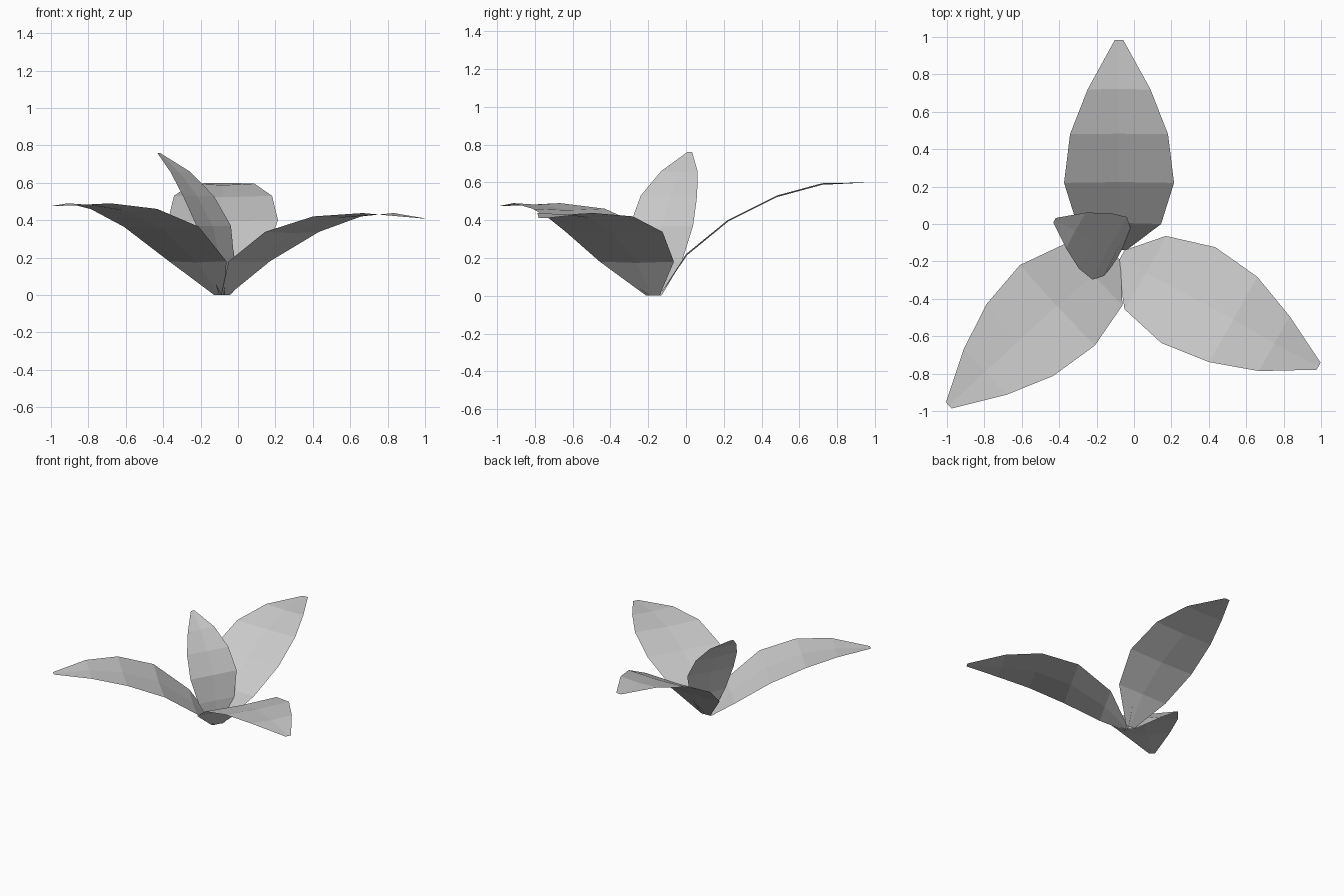
import bpy
import bmesh
from mathutils import Vector

if "Cube" in bpy.data.objects:
    bpy.data.objects.remove(bpy.data.objects["Cube"])

# Half widths shared by all leaves, from stem to tip
WIDTHS = [0.04, 0.225, 0.294, 0.262, 0.168, 0.022]


def leaf(name, midrib, across, scale=1.0, cup=0.008):
    """Thin leaf blade: cross rows along a curved midrib, slightly cupped."""
    across = Vector(across).normalized()
    pts = [Vector(p) for p in midrib]
    bm = bmesh.new()
    rows = []
    for i, (p, w) in enumerate(zip(pts, WIDTHS)):
        tangent = pts[min(i + 1, 5)] - pts[max(i - 1, 0)]
        normal = across.cross(tangent).normalized()
        half = w if i == 0 else w * scale
        dip = cup if 0 < i < 5 else 0
        rows.append([bm.verts.new(p + across * half * s - normal * dip * (s == 0))
                     for s in (-1, 0, 1)])
    for a, b in zip(rows, rows[1:]):
        for j in range(2):
            bm.faces.new((a[j], a[j + 1], b[j + 1], b[j]))
    mesh = bpy.data.meshes.new(name)
    bm.to_mesh(mesh)
    bm.free()
    obj = bpy.data.objects.new(name, mesh)
    bpy.context.collection.objects.link(obj)
    return obj


# Large back leaf
leaf("back_leaf",
     [(-0.08, -0.14, 0), (-0.08, 0.0, 0.22), (-0.08, 0.22, 0.40),
      (-0.08, 0.48, 0.53), (-0.08, 0.72, 0.595), (-0.08, 0.985, 0.60)],
     (1, 0, 0))

# Large front left leaf
leaf("left_leaf",
     [(-0.10, -0.165, 0), (-0.215, -0.27, 0.18), (-0.41, -0.435, 0.365),
      (-0.61, -0.62, 0.46), (-0.795, -0.79, 0.49), (-0.99, -0.97, 0.475)],
     (-0.68, 0.73, 0))

# Large front right leaf
leaf("right_leaf",
     [(-0.07, -0.175, 0), (0.06, -0.26, 0.18), (0.29, -0.38, 0.338),
      (0.53, -0.51, 0.42), (0.75, -0.64, 0.438), (0.987, -0.76, 0.41)],
     (-0.49, -0.87, 0))

# Small upright leaf in the middle
leaf("young_leaf",
     [(-0.08, -0.165, 0), (-0.09, -0.15, 0.18), (-0.13, -0.13, 0.37),
      (-0.212, -0.09, 0.53), (-0.31, -0.035, 0.66), (-0.425, 0.02, 0.76)],
     (0.48, 0.87, 0), scale=0.65, cup=0.006)
